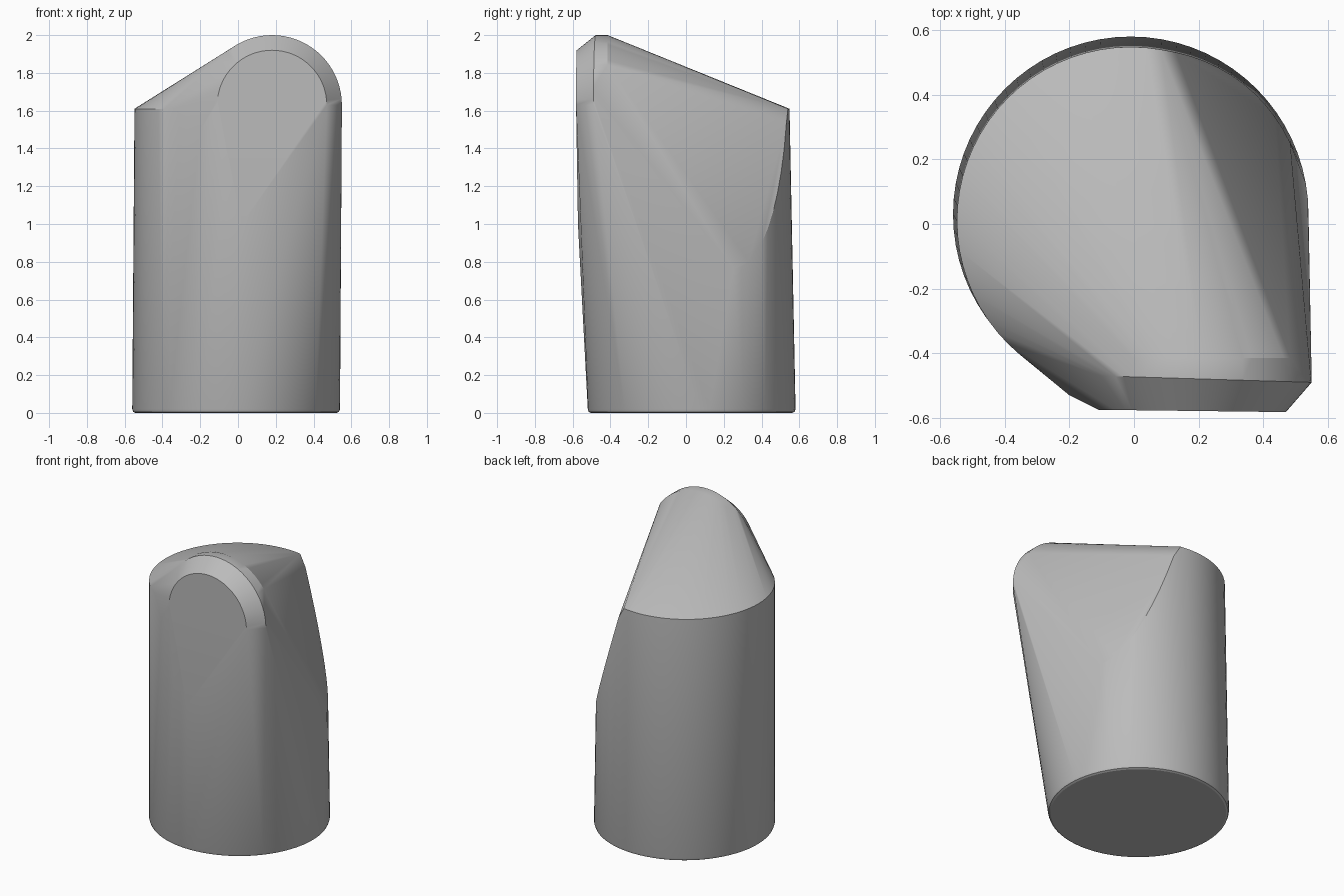
import bpy, bmesh
from math import cos, sin, radians
from mathutils import Vector

cube = bpy.data.objects.get("Cube")
if cube:
    bpy.data.objects.remove(cube)

grey = bpy.data.materials.new("plain grey")
grey.use_nodes = True
grey.diffuse_color = (0.5, 0.5, 0.5, 1)
grey.node_tree.nodes["Principled BSDF"].inputs["Base Color"].default_value = grey.diffuse_color

RIM_Z = 1.61
SIDE_NORMAL, SIDE_DIST = Vector((0.878, 0.379, 0.265)), 0.721


def ring_point(deg, radius, cy, z):
    a = radians(deg)
    return Vector((-0.01 + radius * cos(a), cy + radius * sin(a), z))


def arch(radius, start, end, y_right, y_left, step=5):
    """Upright arc of points around the nose centre."""
    pts = []
    for deg in range(start, end + 1, step):
        a = radians(deg)
        x = 0.18 + radius * cos(a)
        t = (0.55 - x) / 0.65
        pts.append(Vector((x, y_right + (y_left - y_right) * t, 1.63 + radius * sin(a))))
    return pts


points = []
for deg in range(0, 360, 5):
    # rounded foot
    low = ring_point(deg, 0.55, 0.03, 0.02)
    points += [ring_point(deg, 0.533, 0.03, 0), ring_point(deg, 0.545, 0.03, 0.006), low]
    # slightly tapered wall, cut by the slanted side plane
    if 25 <= deg <= 240:
        high = ring_point(deg, 0.538, 0.01, RIM_Z)
        d_low, d_high = SIDE_NORMAL.dot(low), SIDE_NORMAL.dot(high)
        if d_high > SIDE_DIST:
            high = low.lerp(high, (SIDE_DIST - d_low) / (d_high - d_low))
        points.append(high)

# nose: flat front face, chamfer and narrow top band
points += arch(0.29, 0, 180, -0.583, -0.575)
points += arch(0.37, 0, 140, -0.49, -0.47)
points += arch(0.37, 35, 120, -0.415, -0.415)
# soft swelling on the lower front
points += [Vector(p) for p in ((-0.2, -0.53, 1.5), (-0.08, -0.568, 1.15), (0.02, -0.572, 1.0))]

# skin the body
bm = bmesh.new()
for p in points:
    bm.verts.new(p)
hull = bmesh.ops.convex_hull(bm, input=bm.verts[:])
spare = {v for v in hull["geom_interior"] + hull["geom_unused"] if isinstance(v, bmesh.types.BMVert)}
bmesh.ops.delete(bm, geom=list(spare), context="VERTS")
bmesh.ops.dissolve_limit(bm, angle_limit=radians(0.7), verts=bm.verts[:], edges=bm.edges[:])
bmesh.ops.recalc_face_normals(bm, faces=bm.faces[:])
mesh = bpy.data.meshes.new("slanted_body")
bm.to_mesh(mesh)
bm.free()
mesh.materials.append(grey)

body = bpy.data.objects.new("slanted_body", mesh)
bpy.context.collection.objects.link(body)
bpy.context.view_layer.objects.active = body
body.select_set(True)
bpy.ops.object.shade_smooth_by_angle(angle=radians(24))
